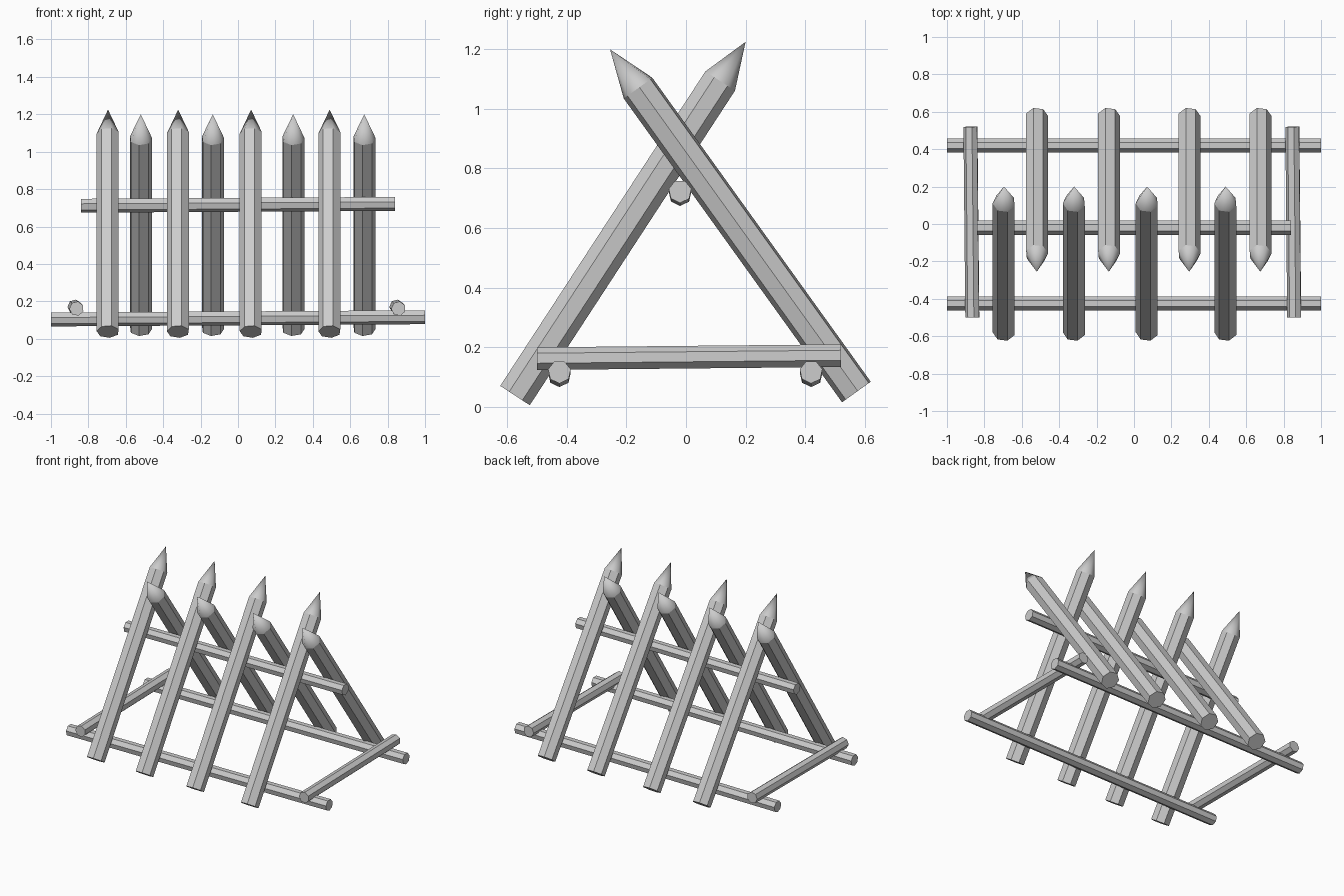
import bpy, bmesh, math
from mathutils import Vector

if "Cube" in bpy.data.objects:
    bpy.data.objects.remove(bpy.data.objects["Cube"])

SIDES = 7


def pole(name, start, end, radius, hint, phase=0.0, tip=None):
    """Faceted log from start to end; an optional tip adds a smooth point."""
    a, b = Vector(start), Vector(end)
    d = (b - a).normalized()
    h = Vector(hint)
    u = (h - d * h.dot(d)).normalized()
    v = d.cross(u)
    bm = bmesh.new()
    rings = []
    for c in (a, b):
        ring = []
        for i in range(SIDES):
            t = math.radians(phase) + 2 * math.pi * i / SIDES
            ring.append(bm.verts.new(c + radius * (u * math.cos(t) + v * math.sin(t))))
        rings.append(ring)
    lo, hi = rings
    for i in range(SIDES):
        j = (i + 1) % SIDES
        bm.faces.new((lo[i], lo[j], hi[j], hi[i]))
    bm.faces.new(lo[::-1])
    if tip:
        apex = bm.verts.new(tip)
        for i in range(SIDES):
            f = bm.faces.new((hi[i], hi[(i + 1) % SIDES], apex))
            f.smooth = True
    else:
        bm.faces.new(hi)
    bmesh.ops.recalc_face_normals(bm, faces=bm.faces[:])
    mesh = bpy.data.meshes.new(name)
    bm.to_mesh(mesh)
    bm.free()
    ob = bpy.data.objects.new(name, mesh)
    bpy.context.collection.objects.link(ob)
    return ob


# Sharpened stakes whose feet stand at the front
for i, x in enumerate((-0.695, -0.32, 0.07, 0.49)):
    pole(f"front_stake_{i + 1}", (x, -0.575, 0.038), (x, 0.114, 1.094),
         0.061, (0, -1, 0), 17, (x, 0.20, 1.225))

# Sharpened stakes whose feet stand at the back
for i, x in enumerate((-0.52, -0.135, 0.295, 0.675)):
    pole(f"back_stake_{i + 1}", (x, 0.573, 0.05), (x, -0.16, 1.07),
         0.061, (0, 1, 0), 17, (x, -0.255, 1.20))

# Long bottom rails
for name, y in (("front_rail", -0.425), ("back_rail", 0.42)):
    pole(name, (-1, y, 0.105), (1, y, 0.117), 0.039, (0, 0, -1))

# Ridge rail under the crossing of the stakes
pole("ridge_rail", (-0.84, -0.02, 0.713), (0.84, -0.02, 0.723), 0.039, (0, 0, -1))

# Short side poles resting on the bottom rails
pole("left_side_pole", (-0.863, -0.50, 0.161), (-0.873, 0.52, 0.171), 0.039, (0, 0, 1), 10)
pole("right_side_pole", (0.858, -0.50, 0.161), (0.848, 0.52, 0.171), 0.039, (0, 0, 1), 10)
